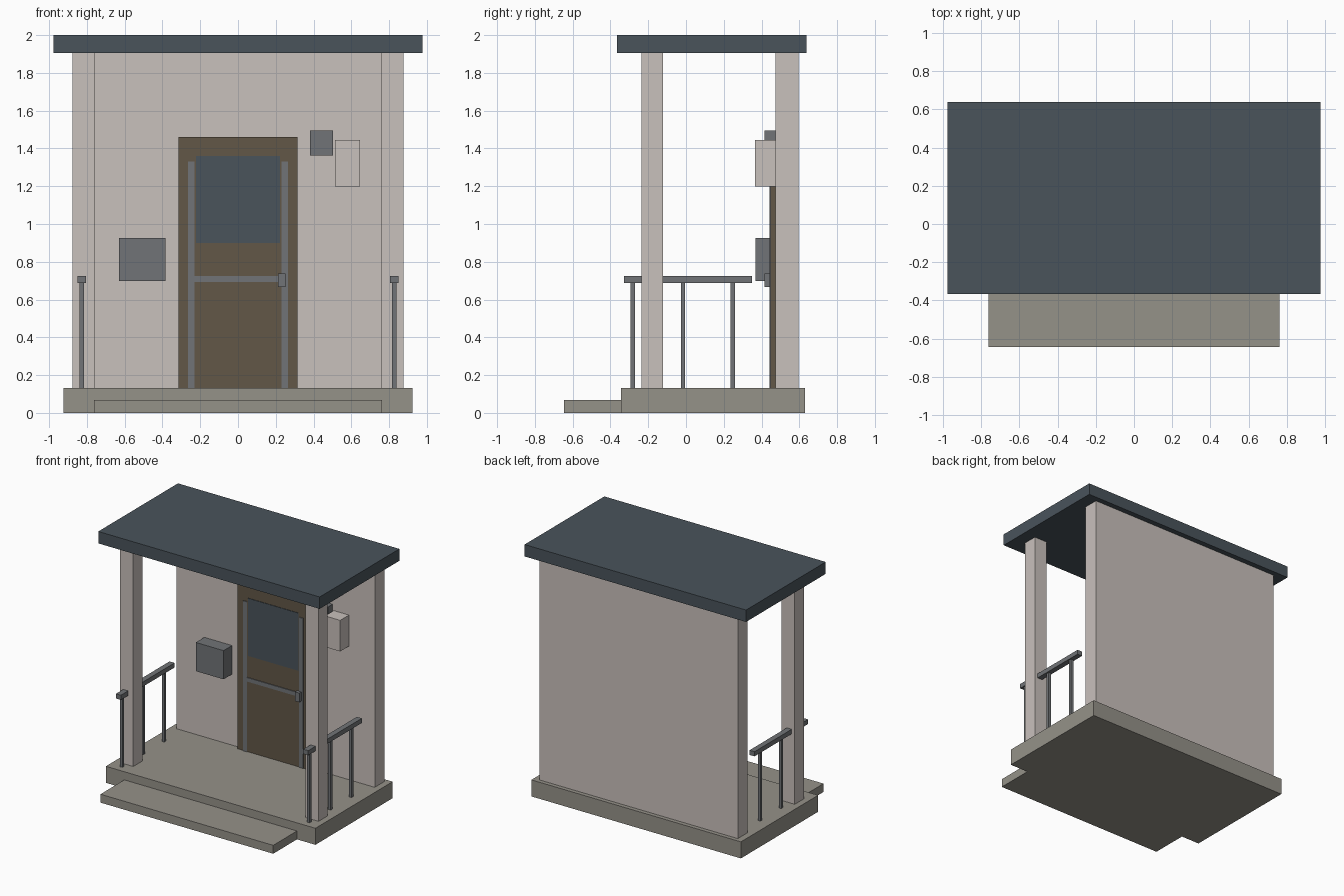
import bpy
import bmesh

cube = bpy.data.objects.get("Cube")
if cube:
    bpy.data.objects.remove(cube, do_unlink=True)


def material(name, rgb):
    mat = bpy.data.materials.new(name)
    mat.use_nodes = True
    color = (*rgb, 1.0)
    mat.diffuse_color = color
    mat.node_tree.nodes["Principled BSDF"].inputs["Base Color"].default_value = color
    return mat


plaster = material("pale plaster", (0.584, 0.533, 0.503))
slate = material("dark slate", (0.067, 0.087, 0.105))
concrete = material("concrete", (0.30, 0.287, 0.25))
metal = material("grey metal", (0.165, 0.174, 0.184))
wood = material("brown door", (0.122, 0.095, 0.063))


def box(name, mat, x, y, z):
    """Box spanning the (low, high) range given for each axis."""
    bm = bmesh.new()
    bmesh.ops.create_cube(bm, size=1)
    for v in bm.verts:
        v.co = [r[0] if c < 0 else r[1] for c, r in zip(v.co, (x, y, z))]
    mesh = bpy.data.meshes.new(name)
    bm.to_mesh(mesh)
    bm.free()
    mesh.materials.append(mat)
    obj = bpy.data.objects.new(name, mesh)
    bpy.context.collection.objects.link(obj)
    return obj


def span(center, width):
    return (center - width / 2, center + width / 2)


FLOOR = 0.132    # top of the porch slab
EAVES = 1.905    # underside of the roof
WALL = 0.475     # front face of the wall
DOOR = 0.447     # front face of the door

# Base, wall and roof
box("porch_slab", concrete, span(0, 1.85), (-0.345, 0.629), (0, FLOOR))
box("front_step", concrete, span(0, 1.525), (-0.645, -0.345), (0, 0.067))
box("back_wall", plaster, span(0, 1.75), (WALL, 0.596), (FLOOR, EAVES))
box("flat_roof", slate, span(0, 1.955), (-0.366, 0.639), (EAVES, 2.0))

# Door with window, push bar and handle
box("door", wood, span(0, 0.632), (DOOR, WALL), (FLOOR, 1.46))
box("door_window", slate, span(0, 0.446), (DOOR - 0.004, DOOR), (0.90, 1.36))
box("door_crossbar", metal, span(0, 0.47), (DOOR - 0.006, DOOR), (0.694, 0.726))
box("door_handle", metal, (0.212, 0.251), (0.416, DOOR), (0.666, 0.739))

# Wall fixtures
box("mailbox", metal, (-0.63, -0.385), (0.368, WALL), (0.698, 0.927))
box("wall_sign", metal, (0.381, 0.502), (0.416, WALL), (1.362, 1.494))
box("wall_lamp", plaster, (0.513, 0.647), (0.364, WALL), (1.198, 1.446))

# Parts that repeat on both sides
for side, s in (("left", 1), ("right", -1)):
    box(side + "_porch_post", plaster, span(s * 0.818, 0.115),
        (-0.235, -0.121), (FLOOR, EAVES))
    box(side + "_door_strip", metal, span(s * 0.248, 0.033),
        (DOOR - 0.006, DOOR), (FLOOR, 1.33))
    box(side + "_handrail", metal, span(s * 0.827, 0.044),
        (-0.327, 0.349), (0.687, 0.724))
    for i, y in enumerate((-0.281, -0.016, 0.247)):
        box(f"{side}_baluster_{i + 1}", metal, span(s * 0.827, 0.022),
            span(y, 0.023), (FLOOR, 0.687))
